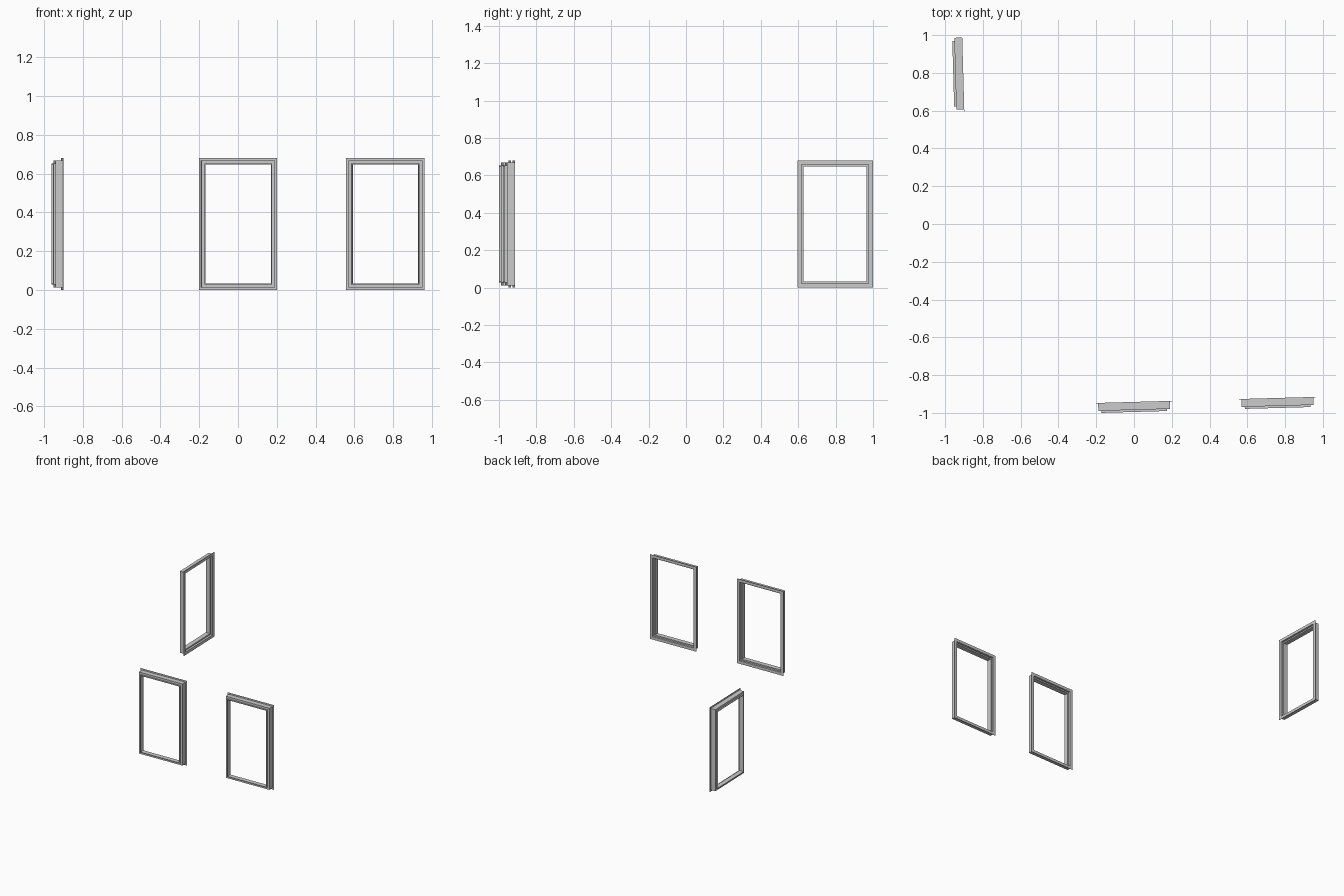
import bpy, bmesh
from math import radians
from mathutils import Matrix, Vector

if "Cube" in bpy.data.objects:
    bpy.data.objects.remove(bpy.data.objects["Cube"])

HALF_W, HEIGHT = 0.202, 0.68

# Cross-sections as (inset from outer edge, depth towards the outside)
PROFILES = {
    "nailing_fin": [(0, 0), (0, 0.002), (0.014, 0.002), (0.014, 0)],
    "frame": [(0.012, 0), (0.012, 0.042), (0.0285, 0.042), (0.0285, 0.022),
              (0.023, 0.022), (0.023, 0)],
    "sash": [(0.023, 0.022), (0.028, 0.022), (0.028, 0.053), (0.033, 0.053),
             (0.033, 0.016), (0.023, 0.016)],
}


def ring(name, profile, matrix):
    """Sweep a profile round the rectangular opening with mitred corners."""
    bm = bmesh.new()
    loops = []
    for sx, top in ((-1, 0), (1, 0), (1, 1), (-1, 1)):
        loop = []
        for inset, depth in profile:
            z = HEIGHT - inset if top else inset
            co = Vector((sx * (HALF_W - inset), -depth, z))
            loop.append(bm.verts.new(matrix @ co))
        loops.append(loop)
    n = len(profile)
    for i in range(4):
        a, b = loops[i], loops[(i + 1) % 4]
        for j in range(n):
            k = (j + 1) % n
            bm.faces.new((a[j], b[j], b[k], a[k]))
    bmesh.ops.recalc_face_normals(bm, faces=bm.faces)
    mesh = bpy.data.meshes.new(name)
    bm.to_mesh(mesh)
    bm.free()
    bpy.context.collection.objects.link(bpy.data.objects.new(name, mesh))


# Window placements: x, y of the fin plane and rotation about z
WINDOWS = {
    "front_centre": (0.0, -0.942, 1.6),
    "front_right": (0.759, -0.921, 1.6),
    "left_back": (-0.904, 0.797, -88.4),
}
for place, (x, y, angle) in WINDOWS.items():
    m = Matrix.Translation((x, y, 0)) @ Matrix.Rotation(radians(angle), 4, 'Z')
    for part, profile in PROFILES.items():
        ring(f"{place}_window_{part}", profile, m)
